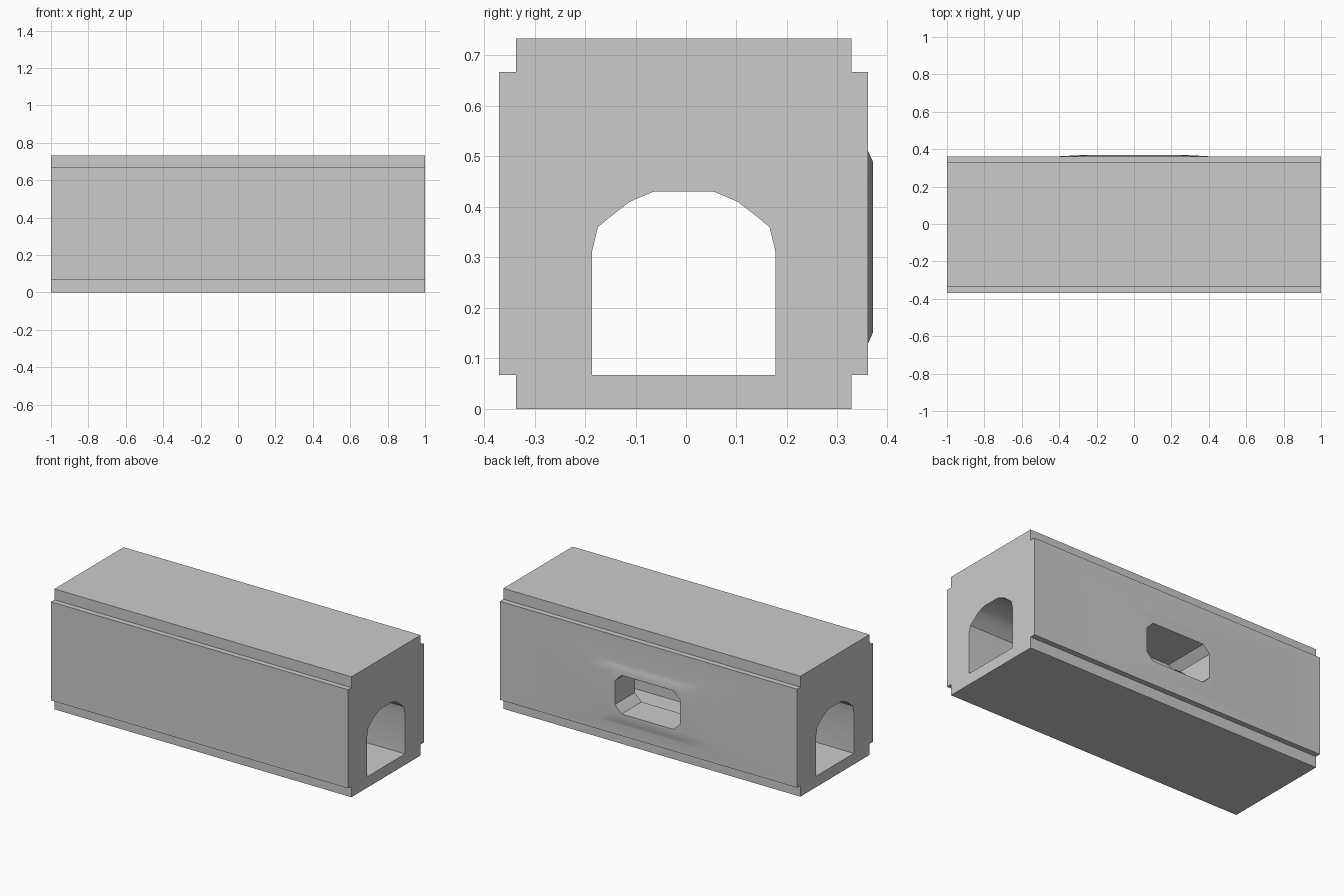
import bpy, bmesh
from math import radians

if "Cube" in bpy.data.objects:
    bpy.data.objects.remove(bpy.data.objects["Cube"])


def loft(name, rings):
    """Closed solid skinned through rings of equal point count."""
    bm = bmesh.new()
    loops = [[bm.verts.new(p) for p in ring] for ring in rings]
    n = len(loops[0])
    for a, b in zip(loops, loops[1:]):
        for i in range(n):
            j = (i + 1) % n
            bm.faces.new((a[i], a[j], b[j], b[i]))
    bm.faces.new(loops[0])
    bm.faces.new(loops[-1])
    bmesh.ops.recalc_face_normals(bm, faces=bm.faces)
    mesh = bpy.data.meshes.new(name)
    bm.to_mesh(mesh)
    bm.free()
    ob = bpy.data.objects.new(name, mesh)
    bpy.context.collection.objects.link(ob)
    return ob


def along_x(name, profile, half):
    return loft(name, [[(x, y, z) for y, z in profile] for x in (-half, half)])


def chamfered(y, hx, z0, z1, c):
    """Chamfered rectangle in the xz plane."""
    return [(-hx + c, y, z0), (hx - c, y, z0), (hx, y, z0 + c), (hx, y, z1 - c),
            (hx - c, y, z1), (-hx + c, y, z1), (-hx, y, z1 - c), (-hx, y, z0 + c)]


def combine(target, tool, operation):
    tool.hide_render = True
    mod = target.modifiers.new(operation.title(), 'BOOLEAN')
    mod.operation = operation
    mod.solver = 'EXACT'
    mod.object = tool
    bpy.context.view_layer.objects.active = target
    bpy.ops.object.modifier_apply(modifier=mod.name)
    bpy.data.objects.remove(tool)


# Block with stepped long edges
C = -0.0045
half_section = [(0.3325, 0), (0.3325, 0.067), (0.3655, 0.067),
                (0.3655, 0.667), (0.3325, 0.667), (0.3325, 0.733)]
section = [(C + y, z) for y, z in half_section]
section += [(C - y, z) for y, z in reversed(half_section)]
block = along_x("tunnel_block", section, 1.0)

# Shallow swelling around the rear window
swelling = loft("window_swelling", [chamfered(0.34, 0.42, 0.13, 0.51, 0.06),
                                    chamfered(0.361, 0.42, 0.13, 0.51, 0.06),
                                    chamfered(0.370, 0.25, 0.15, 0.49, 0.05)])
combine(block, swelling, 'UNION')

# Arched passage running the whole length
half_arch = [(0.182, 0.067), (0.182, 0.31), (0.17, 0.36),
             (0.142, 0.383), (0.107, 0.41), (0.06, 0.43)]
arch = [(C + y, z) for y, z in half_arch]
arch += [(C - y, z) for y, z in reversed(half_arch)]
combine(block, along_x("passage_cutter", arch, 1.2), 'DIFFERENCE')

# Rear window opening into the passage
window = loft("window_cutter", [chamfered(y, 0.22, 0.205, 0.44, 0.045) for y in (0.08, 0.5)])
combine(block, window, 'DIFFERENCE')

bpy.ops.object.select_all(action='DESELECT')
block.select_set(True)
bpy.context.view_layer.objects.active = block
bpy.ops.object.shade_smooth_by_angle(angle=radians(30))
